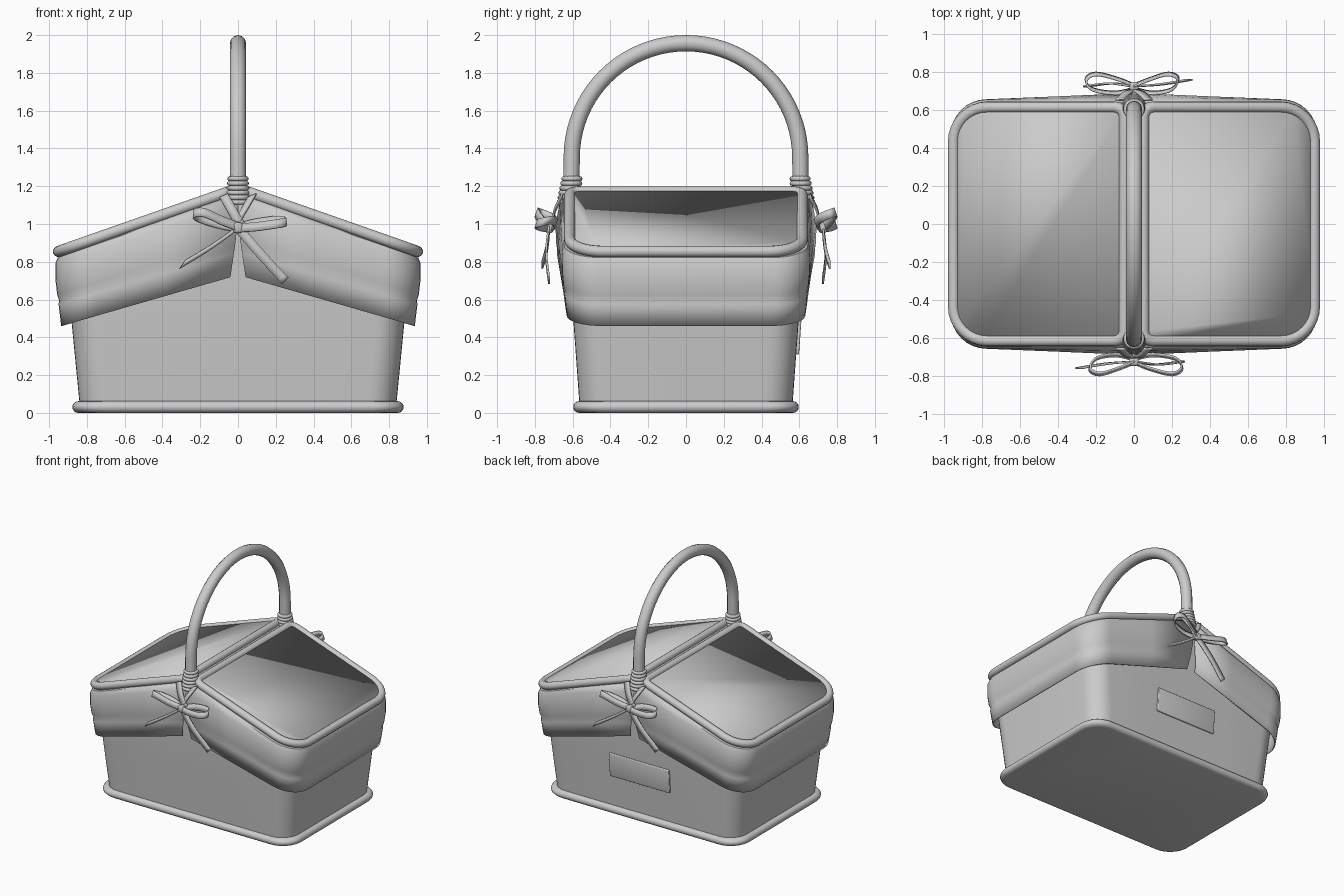
import bpy, bmesh, math
from mathutils import Vector

cube = bpy.data.objects.get("Cube")
if cube:
    bpy.data.objects.remove(cube, do_unlink=True)

GREY = bpy.data.materials.new("light_grey")
GREY.use_nodes = True
GREY.diffuse_color = (0.6, 0.6, 0.6, 1)
GREY.node_tree.nodes["Principled BSDF"].inputs["Base Color"].default_value = (0.6, 0.6, 0.6, 1)


def finish(bm, name, angle=40):
    mesh = bpy.data.meshes.new(name)
    bmesh.ops.recalc_face_normals(bm, faces=bm.faces)
    bm.to_mesh(mesh)
    bm.free()
    obj = bpy.data.objects.new(name, mesh)
    bpy.context.collection.objects.link(obj)
    mesh.materials.append(GREY)
    bpy.ops.object.select_all(action="DESELECT")
    obj.select_set(True)
    bpy.context.view_layer.objects.active = obj
    bpy.ops.object.shade_smooth_by_angle(angle=math.radians(angle))
    return obj


def arc(cx, cy, r, start, end, n=8):
    steps = [math.radians(start + (end - start) * i / n) for i in range(n + 1)]
    return [(cx + r * math.cos(a), cy + r * math.sin(a)) for a in steps]


def half_outline(gap, hx, hy, r):
    # U shape running from the front middle round the end to the back middle
    return ([(gap, -hy), (hx * 0.4, -hy)] + arc(hx - r, r - hy, r, -90, 0)
            + arc(hx - r, hy - r, r, 0, 90) + [(hx * 0.4, hy), (gap, hy)])


def full_outline(hx, hy, r):
    half = half_outline(0, hx, hy, r)
    return half + [(-x, -y) for x, y in half[1:-1]]


def loft(name, rings, closed=True, cap=False, angle=40):
    bm = bmesh.new()
    rows = [[bm.verts.new(p) for p in ring] for ring in rings]
    for a, b in zip(rows, rows[1:]):
        n = len(a)
        for i in range(n if closed else n - 1):
            j = (i + 1) % n
            bm.faces.new((a[i], a[j], b[j], b[i]))
    if cap:
        bm.faces.new(rows[0])
        bm.faces.new(rows[-1])
    return finish(bm, name, angle)


def tube(name, points, radius, cyclic=False):
    curve = bpy.data.curves.new(name, "CURVE")
    curve.dimensions = "3D"
    curve.bevel_depth = radius
    curve.bevel_resolution = 4
    curve.use_fill_caps = True
    spline = curve.splines.new("POLY")
    spline.points.add(len(points) - 1)
    for target, p in zip(spline.points, points):
        target.co = (*p, 1)
    spline.use_cyclic_u = cyclic
    spline.use_smooth = True
    curve.materials.append(GREY)
    obj = bpy.data.objects.new(name, curve)
    bpy.context.collection.objects.link(obj)


def box(name, centre, size, bevel=0.0):
    bm = bmesh.new()
    bmesh.ops.create_cube(bm, size=1)
    for v in bm.verts:
        v.co = Vector([c + s * k for c, s, k in zip(centre, size, v.co)])
    if bevel:
        bmesh.ops.bevel(bm, geom=bm.edges[:], offset=bevel, segments=3, affect="EDGES", profile=0.5)
    return finish(bm, name)


def smooth_path(points, n=6):
    # Catmull-Rom interpolation through a few control points
    pts = [Vector(p) for p in points]
    pts = [pts[0]] + pts + [pts[-1]]
    out = []
    for a, b, c, d in zip(pts, pts[1:], pts[2:], pts[3:]):
        for i in range(n):
            t = i / n
            out.append(0.5 * (2 * b + (c - a) * t + (2 * a - 5 * b + 4 * c - d) * t ** 2
                              + (3 * b - a - 3 * c + d) * t ** 3))
    return out + [pts[-1]]


def ribbon(name, points, width, turn, thick=0.01):
    # thin strip along a path; the back copy is turned half round the vertical
    path = smooth_path([(x * turn, y * turn, z) for x, y, z in points])
    w = Vector((width[0] * turn, width[1] * turn, width[2])) / 2
    obj = loft(name, [[p - w for p in path], [p + w for p in path]], closed=False)
    solid = obj.modifiers.new("thickness", "SOLIDIFY")
    solid.thickness = thick
    solid.offset = 0


# Tapered body whose top follows the roof slope
rings = [[(x, y, z) for x, y in full_outline(hx, hy, 0.15)]
         for hx, hy, z in ((0.837, 0.563, 0.03), (0.88, 0.595, 0.47), (0.905, 0.61, 0.7))]
rings.append([(x, y, 1.14 - 0.35 * abs(x)) for x, y in full_outline(0.925, 0.615, 0.15)])
loft("basket_body", rings)

# Rounded base roll with a flat underside
rings = []
for out, z in arc(0, 0.031, 0.031, -90, 90):
    rings.append([(x, y, z) for x, y in full_outline(0.846 + out, 0.566 + out, 0.16)])
loft("base_roll", rings, cap=True, angle=60)

# Cloth skirt: end x, side y, middle bulge, middle z, end z, slit half width
SKIRT = ((0.925, 0.62, 0.0, 1.17, 0.835, 0.0), (0.955, 0.645, 0.005, 1.15, 0.822, 0.0),
         (0.967, 0.655, 0.015, 1.11, 0.79, 0.0), (0.966, 0.657, 0.033, 1.0, 0.7, 0.004),
         (0.957, 0.65, 0.04, 0.92, 0.625, 0.012), (0.947, 0.641, 0.044, 0.88, 0.595, 0.018),
         (0.95, 0.643, 0.042, 0.85, 0.575, 0.022), (0.936, 0.632, 0.03, 0.73, 0.46, 0.04))
for side, label in ((1, "left"), (-1, "right")):
    rings = []
    for hx, hy, bulge, zc, ze, gap in SKIRT:
        ring = []
        for x, y in half_outline(gap, hx, hy, 0.19):
            swell = bulge * max(0, 1 - x / 0.75) * (1 if y > 0 else -1)
            ring.append((x * side, y + swell, zc + (ze - zc) * x / hx))
        rings.append(ring)
    skirt = loft("cloth_skirt_" + label, rings, closed=False)
    solid = skirt.modifiers.new("thickness", "SOLIDIFY")
    solid.thickness = 0.01
    solid.offset = -1

    # Sloped lid panel with its round rim
    flat = (arc(0.77, -0.435, 0.18, -90, 0) + arc(0.77, 0.435, 0.18, 0, 90)
            + arc(0.1, 0.565, 0.05, 90, 180, 4) + arc(0.1, -0.565, 0.05, 180, 270, 4))
    outline = [(x * side, y, 1.187 - 0.35 * x) for x, y in flat]
    tube("lid_rim_" + label, outline, 0.03, cyclic=True)
    bm = bmesh.new()
    bm.faces.new([bm.verts.new((x, y, z + 0.004)) for x, y, z in outline])
    panel = finish(bm, "lid_panel_" + label)
    solid = panel.modifiers.new("thickness", "SOLIDIFY")
    solid.thickness = 0.02
    solid.offset = 0

# Spine under the handle between the lids
box("lid_spine", (0, 0, 1.13), (0.1, 1.22, 0.06))

# Arched handle
arch = [(0, y, z) for y, z in arc(0, 1.352, 0.605, 0, 180, 40)]
tube("handle", [(0, 0.62, 1.05), (0, 0.607, 1.2)] + arch + [(0, -0.607, 1.2), (0, -0.62, 1.05)], 0.043)

# Details repeated at front (turn 1) and back (turn -1)
for turn, label in ((1, "front"), (-1, "back")):
    # Cord binding round the foot of the handle
    for i in range(6):
        r = 0.043 + 0.002 * i
        z = 1.24 - 0.025 * i
        y = -0.604 - 0.003 * i
        circle = [(x, y * turn + dy, z) for x, dy in arc(0, 0, r, 0, 360, 20)[:-1]]
        tube(f"binding_{label}_{i}", circle, 0.013, cyclic=True)

    # Ribbon crossing below the binding
    for s in (1, -1):
        ribbon(f"ribbon_strap_{label}_{s}",
               [(s * 0.075, -0.655, 1.15), (s * 0.03, -0.695, 1.07), (-s * 0.015, -0.705, 0.99)],
               (0.045, 0, 0.02), turn)

    # Bow loops, tails and knot
    ribbon("bow_loop_right_" + label,
           [(0, -0.71, 0.98), (-0.1, -0.69, 1.0), (-0.2, -0.71, 1.03), (-0.232, -0.765, 1.055),
            (-0.18, -0.79, 1.06), (-0.09, -0.765, 1.02), (0, -0.73, 0.985)],
           (0.005, 0.015, 0.045), turn)
    ribbon("bow_loop_left_" + label,
           [(0, -0.71, 0.98), (0.1, -0.69, 1.005), (0.22, -0.71, 1.02), (0.252, -0.76, 1.01),
            (0.2, -0.79, 1.0), (0.09, -0.765, 0.985), (0, -0.73, 0.98)],
           (-0.005, 0.015, 0.045), turn)
    ribbon("bow_tail_right_" + label,
           [(0, -0.725, 0.98), (-0.14, -0.735, 0.88), (-0.295, -0.76, 0.785)], (0.03, 0, 0.045), turn)
    ribbon("bow_tail_left_" + label,
           [(0, -0.725, 0.98), (0.12, -0.74, 0.84), (0.25, -0.725, 0.7)], (0.035, 0, 0.035), turn)
    box("bow_knot_" + label, (0, -0.725 * turn, 0.98), (0.05, 0.045, 0.055), 0.014)

# Raised name plate on the back
plate = box("back_plate", (0, 0, 0), (0.54, 0.02, 0.19), 0.006)
plate.location = (0, 0.595, 0.405)
plate.rotation_euler = (math.radians(-4), 0, 0)
